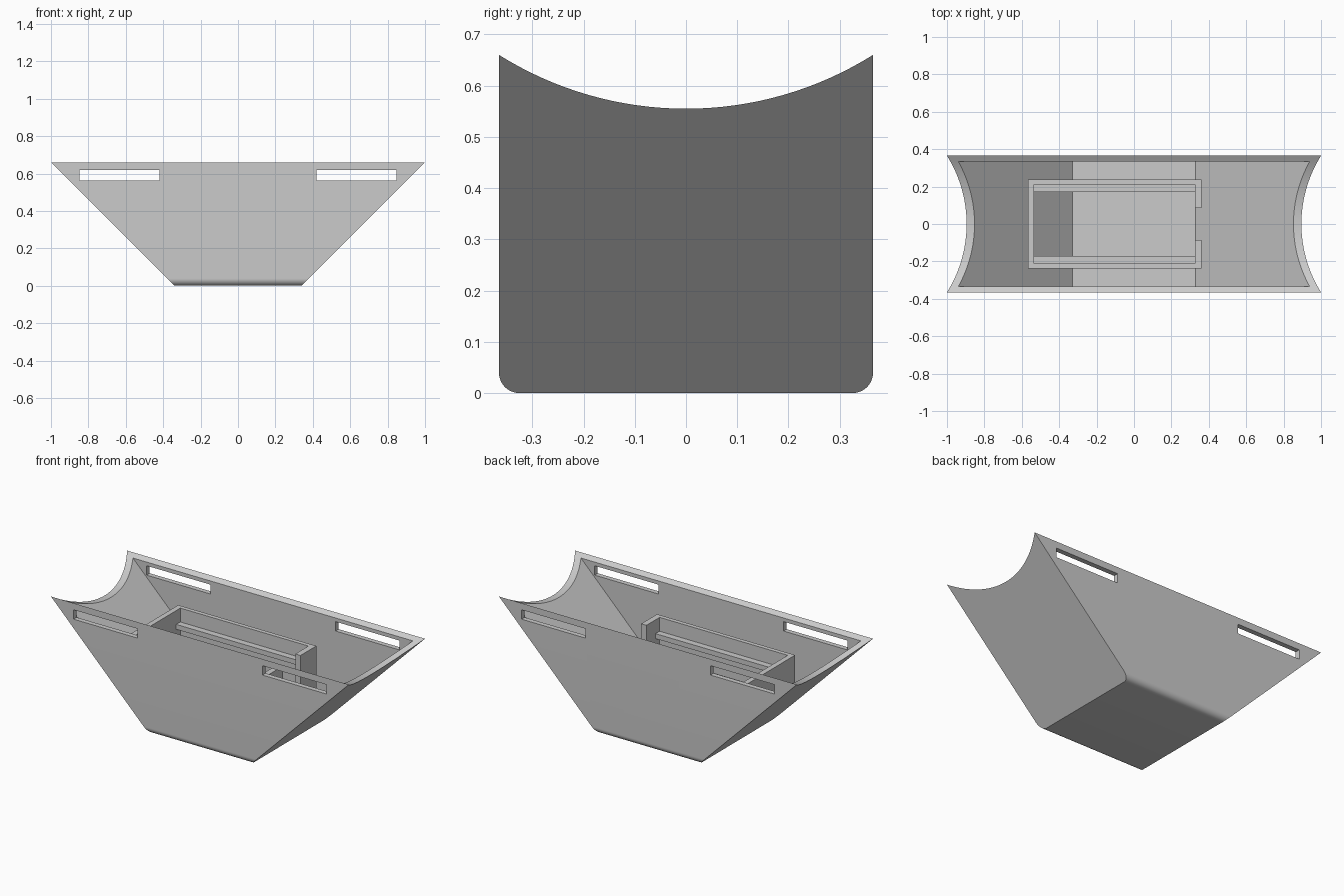
import bpy, bmesh, math
from mathutils import Vector

cube = bpy.data.objects.get("Cube")
if cube:
    bpy.data.objects.remove(cube, do_unlink=True)

grey = bpy.data.materials.new("light_grey")
grey.use_nodes = True
grey.diffuse_color = (0.6, 0.6, 0.6, 1)
grey.node_tree.nodes["Principled BSDF"].inputs["Base Color"].default_value = (0.6, 0.6, 0.6, 1)

WIDTH = 0.365      # half width of the tray
HEIGHT = 0.66
FOOT = 0.34        # half length of the base
WALL = 0.03


def prism(name, points, offset, end_slope=None):
    """Extrude a closed outline, then trim both ends on the 45 degree slopes."""
    bm = bmesh.new()
    face = bm.faces.new([bm.verts.new(p) for p in points])
    moved = bmesh.ops.extrude_face_region(bm, geom=[face])["geom"]
    bmesh.ops.translate(bm, vec=offset,
                        verts=[v for v in moved if isinstance(v, bmesh.types.BMVert)])
    if end_slope is not None:
        for side in (-1, 1):
            bmesh.ops.bisect_plane(bm, geom=bm.verts[:] + bm.edges[:] + bm.faces[:],
                                   plane_co=(side * end_slope, 0, 0),
                                   plane_no=Vector((side, 0, -1)).normalized(),
                                   clear_outer=True)
            rim = [e for e in bm.edges if e.is_boundary]
            if rim:
                bmesh.ops.holes_fill(bm, edges=rim)
    bmesh.ops.recalc_face_normals(bm, faces=bm.faces)
    mesh = bpy.data.meshes.new(name)
    bm.to_mesh(mesh)
    bm.free()
    mesh.materials.append(grey)
    obj = bpy.data.objects.new(name, mesh)
    bpy.context.collection.objects.link(obj)
    return obj


def box(name, x, y, z):
    outline = [(x[0], y[0], z[0]), (x[1], y[0], z[0]), (x[1], y[1], z[0]), (x[0], y[1], z[0])]
    return prism(name, outline, (0, 0, z[1] - z[0]))


def cut(target, cutter):
    mod = target.modifiers.new(cutter.name, 'BOOLEAN')
    mod.operation = 'DIFFERENCE'
    mod.solver = 'EXACT'
    mod.object = cutter
    cutter.hide_render = True
    cutter.display_type = 'WIRE'
    cutter.hide_set(True)


# Tray shell: rounded lower edges and a concave upper rim
radius, steps = 0.04, 10
outline = []
for side in (-1, 1):
    for i in range(steps + 1):
        a = math.pi / 2 * i / steps
        if side > 0:
            a = math.pi / 2 - a
        outline.append((-1.2, side * (WIDTH - radius + radius * math.cos(a)),
                        radius - radius * math.sin(a)))
dip = 0.105
arc = (WIDTH ** 2 + dip ** 2) / (2 * dip)
sweep = math.asin(WIDTH / arc)
for i in range(33):
    a = sweep * (1 - i / 16)
    outline.append((-1.2, arc * math.sin(a), HEIGHT - dip + arc * (1 - math.cos(a))))
shell = prism("tray_shell", outline, (2.4, 0, 0), FOOT)

# Hollow inside, with sloping ends parallel to the outside
inner = WIDTH - WALL
cavity = prism("cavity_cutter",
               [(-1.5, -inner, WALL), (-1.5, inner, WALL), (-1.5, inner, 1), (-1.5, -inner, 1)],
               (3, 0, 0), FOOT - WALL * math.sqrt(2))
cut(shell, cavity)

# Strap slots through both side walls
for name, x in (("right", (-0.848, -0.42)), ("left", (0.42, 0.848))):
    cut(shell, box(name + "_slot_cutter", x, (-0.6, 0.6), (0.563, 0.62)))

# Inner frame, open in the middle of one end
half = [(-0.567, 0.237), (0.36, 0.237), (0.36, 0.085), (0.325, 0.085), (0.325, 0.211), (-0.535, 0.211)]
ring = half[:1] + half[1:]
mirrored = [(x, -y) for x, y in reversed(half)]
floor = WALL * 0.6
prism("inner_frame", [(x, y, floor) for x, y in ring + mirrored],
      (0, 0, 0.494 - floor), FOOT - 0.02)

# Support rails along the inside of the frame
for name, side in (("front", -1), ("back", 1)):
    y = sorted((side * 0.172, side * 0.215))
    box(name + "_rail", (-0.54, 0.326), y, (0.38, 0.41))

# Bake the cuts before smoothing so the sharp edges stay sharp
bpy.context.view_layer.update()
graph = bpy.context.evaluated_depsgraph_get()
baked = bpy.data.meshes.new_from_object(shell.evaluated_get(graph))
cutters = [m.object for m in shell.modifiers]
shell.modifiers.clear()
shell.data = baked
for c in cutters:
    bpy.data.objects.remove(c, do_unlink=True)
bpy.ops.object.select_all(action='DESELECT')
shell.select_set(True)
bpy.context.view_layer.objects.active = shell
bpy.ops.object.shade_smooth_by_angle(angle=math.radians(30))
